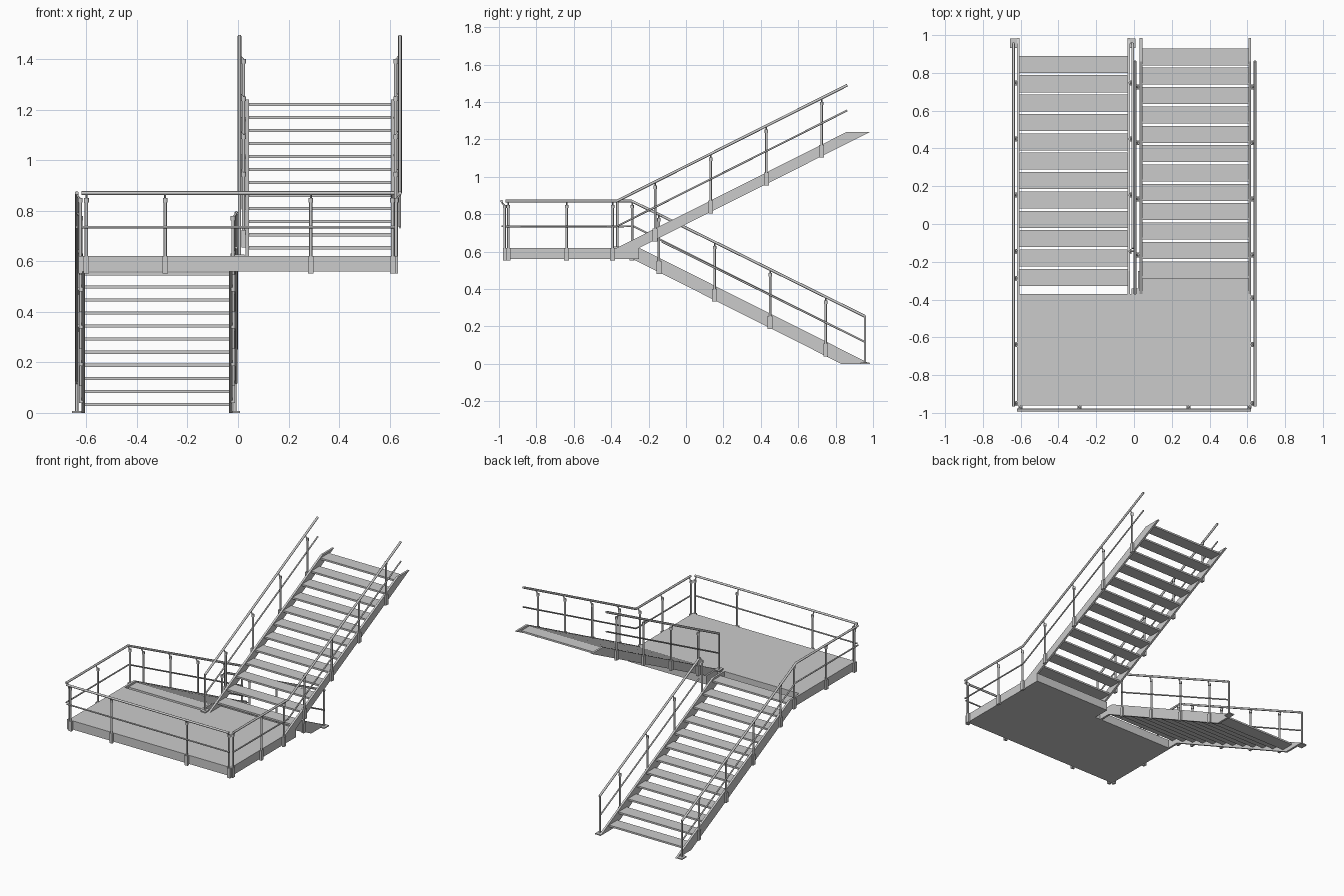
import bpy, bmesh
from mathutils import Vector

if "Cube" in bpy.data.objects:
    bpy.data.objects.remove(bpy.data.objects["Cube"])

Z_RAIL, Z_MID = 0.87, 0.735
SLOPE = 0.503


def prism(name, pts, axis, lo, hi):
    """Extrude a 2D outline along x (outline in y,z) or z (outline in x,y)."""
    bm = bmesh.new()
    place = (lambda p: (lo, p[0], p[1])) if axis == 'X' else (lambda p: (p[0], p[1], lo))
    face = bm.faces.new([bm.verts.new(place(p)) for p in pts])
    ext = bmesh.ops.extrude_face_region(bm, geom=[face])
    move = Vector((hi - lo, 0, 0)) if axis == 'X' else Vector((0, 0, hi - lo))
    bmesh.ops.translate(bm, vec=move, verts=[v for v in ext['geom'] if isinstance(v, bmesh.types.BMVert)])
    bmesh.ops.recalc_face_normals(bm, faces=bm.faces)
    me = bpy.data.meshes.new(name)
    bm.to_mesh(me)
    bm.free()
    ob = bpy.data.objects.new(name, me)
    bpy.context.collection.objects.link(ob)
    return ob


def box(name, x0, x1, y0, y1, z0, z1):
    return prism(name, [(x0, y0), (x1, y0), (x1, y1), (x0, y1)], 'Z', z0, z1)


def pipe(name, pts, r):
    cu = bpy.data.curves.new(name, 'CURVE')
    cu.dimensions = '3D'
    cu.bevel_depth = r
    cu.bevel_resolution = 2
    cu.use_fill_caps = True
    sp = cu.splines.new('POLY')
    sp.points.add(len(pts) - 1)
    for p, co in zip(sp.points, pts):
        p.co = (*co, 1)
    ob = bpy.data.objects.new(name, cu)
    bpy.context.collection.objects.link(ob)


def post(x, y, zr, out):
    """Railing post: clamp on the frame, tube, collar and neck up to the handrail."""
    o = Vector(out)
    base = Vector((x, y, 0))
    at = lambda z, d=0.0: base + o * d + Vector((0, 0, z))
    hx, hy = (0.008, 0.013) if o.x else (0.011, 0.008)
    box("post_clamp", x - hx, x + hx, y - hy, y + hy, zr - 0.318, zr - 0.25)
    pipe("railing_post", [at(zr - 0.318), at(zr - 0.03)], 0.0065)
    pipe("post_collar", [at(zr - 0.038), at(zr - 0.02)], 0.0095)
    pipe("handrail_bracket", [at(zr - 0.024), at(zr - 0.016, 0.008), at(zr - 0.002, 0.016)], 0.004)


def rails(x, top, mid):
    pipe("handrail", [(x, y, z) for y, z in top], 0.0075)
    pipe("mid_rail", [(x, y, z) for y, z in mid], 0.005)


def end_post(x, y, z0, z1):
    pipe("end_post", [(x, y, z0), (x, y, z1)], 0.0065)
    box("base_plate", x - 0.019, x + 0.019, y - 0.025, y + 0.025, z0, z0 + 0.007)


# landing with the longer half under the upper flight
prism("landing", [(-0.62, -0.962), (0.62, -0.962), (0.62, -0.25), (0.02, -0.25),
                  (0.02, -0.37), (-0.62, -0.37)], 'Z', 0.56, 0.62)

# treads
for i in range(12):
    y, z = 0.845 - 0.1025 * i, 0.034 + 0.0515 * i
    box("lower_tread", -0.607, -0.033, y - 0.045, y + 0.045, z - 0.006, z + 0.006)
    y, z = 0.885 - 0.1025 * i, 1.22 - 0.0515 * i
    box("upper_tread", 0.043, 0.607, y - 0.045, y + 0.045, z - 0.006, z + 0.006)

# stringers
low = [(0.985, 0), (0.83, 0), (-0.285, 0.56), (-0.37, 0.56), (-0.37, 0.62), (-0.25, 0.62)]
up = [(-0.37, 0.62), (-0.25, 0.62), (0.985, 1.24), (0.86, 1.24)]
for x in (-0.62, -0.035):
    prism("lower_stringer", low, 'X', x, x + 0.014)
for x in (0.03, 0.606):
    prism("upper_stringer", up, 'X', x, x + 0.014)

# front landing railing
pipe("handrail", [(-0.62, -0.986, Z_RAIL), (0.62, -0.986, Z_RAIL)], 0.0075)
pipe("mid_rail", [(-0.62, -0.982, Z_MID), (0.62, -0.982, Z_MID)], 0.005)
for x in (-0.6, -0.288, 0.288, 0.612):
    post(x, -0.97, Z_RAIL, (0, -1, 0))

# lower flight railings
low_z = lambda y: Z_RAIL - 0.494 * (y + 0.29)
rails(-0.638, [(-0.965, Z_RAIL), (-0.29, Z_RAIL), (0.955, 0.255)],
      [(-0.965, Z_MID), (-0.28, Z_MID), (0.955, 0.118)])
rails(-0.007, [(-0.13, low_z(-0.13)), (0.955, 0.255)],
      [(-0.13, low_z(-0.13) - 0.137), (0.955, 0.118)])
for x in (-0.638, -0.012):
    end_post(x, 0.957, 0, 0.257)
for y in (-0.145, 0.153, 0.45, 0.747):
    post(-0.622, y, low_z(y), (-1, 0, 0))
    post(-0.02, y, low_z(y), (1, 0, 0))

# upper flight railings
up_z = lambda y: Z_RAIL + SLOPE * (y + 0.37)
top = [(-0.37, Z_RAIL), (0.862, up_z(0.862))]
mid = [(-0.37, Z_MID), (0.862, up_z(0.862) - 0.135)]
rails(0.641, [(-0.965, Z_RAIL)] + top, [(-0.965, Z_MID)] + mid)
rails(0.006, top, mid)
end_post(0.006, -0.367, 0.62, Z_RAIL)
for y in (-0.165, 0.132, 0.43, 0.725):
    post(0.624, y, up_z(y), (1, 0, 0))
    post(0.022, y, up_z(y), (-1, 0, 0))

# landing side posts
for x, ys in ((-0.624, (-0.95, -0.638, -0.288)), (0.626, (-0.95, -0.638, -0.392))):
    for y in ys:
        post(x, y, Z_RAIL, (1 if x > 0 else -1, 0, 0))
